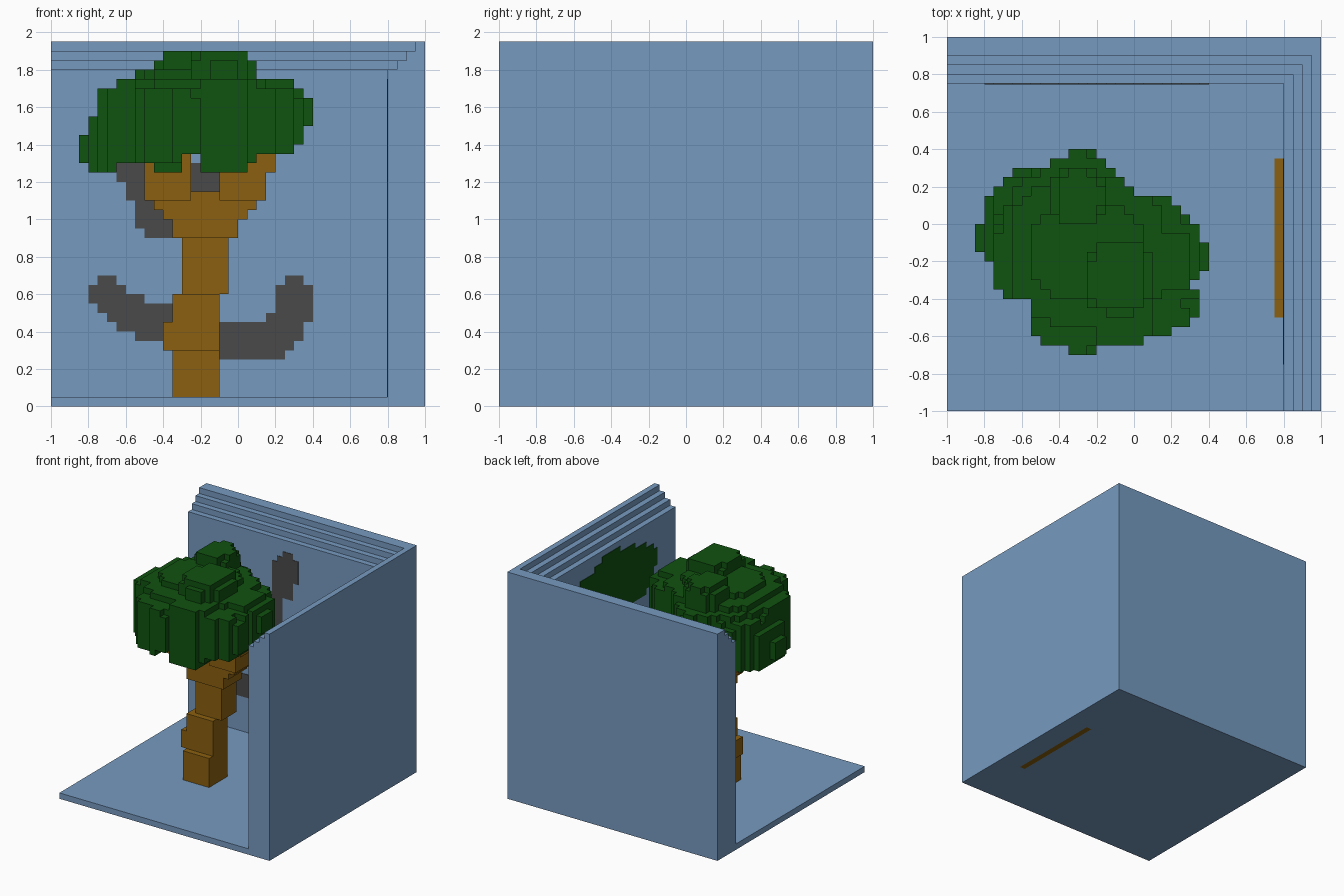
import bpy, bmesh
from mathutils import Vector

if "Cube" in bpy.data.objects:
    bpy.data.objects.remove(bpy.data.objects["Cube"], do_unlink=True)

U = 0.05  # block size


def material(name, rgb):
    m = bpy.data.materials.new(name)
    m.use_nodes = True
    m.diffuse_color = (*rgb, 1)
    bsdf = m.node_tree.nodes["Principled BSDF"]
    bsdf.inputs["Base Color"].default_value = (*rgb, 1)
    bsdf.inputs["Roughness"].default_value = 0.9
    return m


BLUE = material("sky_blue", (0.181, 0.323, 0.527))
GREEN = material("leaf_green", (0.005, 0.084, 0.005))
BROWN = material("bark_brown", (0.258, 0.118, 0.005))
GREY = material("branch_grey", (0.068, 0.068, 0.068))


def finish(name, bm, *mats):
    bmesh.ops.recalc_face_normals(bm, faces=bm.faces)
    me = bpy.data.meshes.new(name)
    bm.to_mesh(me)
    bm.free()
    for m in mats:
        me.materials.append(m)
    ob = bpy.data.objects.new(name, me)
    bpy.context.collection.objects.link(ob)
    return ob


def blocks(name, cells, mat, size=(U, U, U), origin=(0, 0, 0)):
    """Skin a set of integer cells, keeping only the outer faces."""
    bm = bmesh.new()
    verts = {}

    def vert(k):
        if k not in verts:
            verts[k] = bm.verts.new([origin[i] + k[i] * size[i] for i in range(3)])
        return verts[k]

    for c in cells:
        for axis in range(3):
            for side in (0, 1):
                n = list(c)
                n[axis] += 2 * side - 1
                if tuple(n) in cells:
                    continue
                a, b = (axis + 1) % 3, (axis + 2) % 3
                ring = []
                for da, db in ((0, 0), (1, 0), (1, 1), (0, 1)):
                    k = list(c)
                    k[axis] += side
                    k[a] += da
                    k[b] += db
                    ring.append(vert(tuple(k)))
                bm.faces.new(ring if side else ring[::-1])
    # normals are already outward by construction
    me = bpy.data.meshes.new(name)
    bm.to_mesh(me)
    bm.free()
    me.materials.append(mat)
    ob = bpy.data.objects.new(name, me)
    bpy.context.collection.objects.link(ob)
    return ob


def span(lo, hi):
    return range(round(lo / U), round(hi / U))


# Floor slab, with one inlaid strip beside the right-hand wall
bm = bmesh.new()
xs, ys = (-1, 0.75, 0.8, 1), (-1, -0.5, 0.35, 1)
grid = [[bm.verts.new((x, y, 0)) for y in ys] for x in xs]
for i in range(3):
    for j in range(3):
        f = bm.faces.new((grid[i][j], grid[i + 1][j], grid[i + 1][j + 1], grid[i][j + 1]))
        f.material_index = int(i == 1 and j == 1)
ext = bmesh.ops.extrude_face_region(bm, geom=bm.faces[:], use_keep_orig=True)
bmesh.ops.translate(bm, vec=(0, 0, U), verts=[g for g in ext["geom"] if isinstance(g, bmesh.types.BMVert)])
finish("floor", bm, BLUE, BROWN)

# Two joined walls, stepping back towards the top
for k, (z0, z1) in enumerate(((0.05, 1.8), (1.8, 1.85), (1.85, 1.9), (1.9, 1.95))):
    x, y = 0.8 + k * U, 0.75 + k * U
    bm = bmesh.new()
    plan = ((1, -1), (1, 1), (-1, 1), (-1, y), (x, y), (x, -1))
    face = bm.faces.new([bm.verts.new((px, py, z0)) for px, py in plan])
    ext = bmesh.ops.extrude_face_region(bm, geom=[face], use_keep_orig=True)
    bmesh.ops.translate(bm, vec=(0, 0, z1 - z0), verts=[g for g in ext["geom"] if isinstance(g, bmesh.types.BMVert)])
    finish(f"wall_tier_{k + 1}", bm, BLUE)

# Trunk and forks: x0, x1, y0, y1, z0, z1
trunk = (
    (-.35, -.1, -.25, 0, .05, .3), (-.4, -.1, -.2, 0, .3, .45),
    (-.35, -.1, -.2, 0, .45, .6), (-.3, -.05, -.15, .05, .6, .9),
    (-.35, 0, -.2, .05, .9, 1.0), (-.4, .05, -.2, .05, 1.0, 1.1),
    (-.45, .1, -.2, .05, 1.05, 1.15), (-.5, -.25, -.25, 0, 1.1, 1.35),
    (-.1, .15, -.25, 0, 1.1, 1.35), (.05, .2, -.25, -.05, 1.25, 1.4),
)
cells = set()
for x0, x1, y0, y1, z0, z1 in trunk:
    cells |= {(i, j, k) for i in span(x0, x1) for j in span(y0, y1) for k in span(z0, z1)}
trunk_cells = cells
blocks("trunk", cells, BROWN, (U, U, U))

# Leaf crown: boxy lobes trimmed to a stepped outline. centre, radii
lobes = (
    (-.25, -.15, 1.53, .48, .46, .26), (-.64, -.05, 1.4, .23, .22, .19),
    (-.62, -.2, 1.57, .17, .2, .15), (-.64, -.33, 1.37, .15, .13, .15),
    (-.38, -.55, 1.5, .2, .2, .22), (-.05, -.53, 1.5, .26, .2, .24),
    (.2, -.2, 1.55, .22, .22, .2), (.2, -.5, 1.5, .17, .16, .18),
    (-.3, .2, 1.5, .23, .21, .23), (-.62, .15, 1.45, .2, .17, .2),
    (.12, .03, 1.52, .2, .13, .18), (-.3, .14, 1.78, .14, .16, .14),
    (-.08, -.28, 1.78, .17, .2, .14),
)
# x limits per layer, upwards from z = 1.25
front_rows = ((-.8, .05), (-.85, .1), (-.85, .3), (-.85, .35), (-.8, .35), (-.8, .4), (-.75, .4),
              (-.75, .4), (-.75, .35), (-.7, .3), (-.55, .15), (-.45, .1), (-.4, .05))
# x limits per row, from the back at y = 0.4 to the front
top_rows = ((-.35, -.2), (-.45, -.15), (-.65, -.1), (-.7, -.05), (-.75, 0), (-.8, .2), (-.8, .25), (-.8, .3),
            (-.85, .35), (-.85, .35), (-.85, .4), (-.8, .4), (-.75, .4), (-.75, .35), (-.75, .3), (-.7, .35),
            (-.55, .35), (-.55, .35), (-.55, .3), (-.55, .2), (-.5, .05), (-.35, -.2))
crown = set()
for k, (fa, fb) in enumerate(front_rows):
    for j, (ta, tb) in enumerate(top_rows):
        for i in span(max(fa, ta), min(fb, tb)):
            c = (i, 7 - j, 25 + k)
            p = [(v + 0.5) * U for v in c]
            # gaps under the crown between the forks
            gap = (k == 0 and -.65 < p[0] < -.5) or (k < 2 and -.3 < p[0] < -.2)
            inside = any(sum(abs((p[a] - l[a]) / l[a + 3]) ** 3 for a in range(3)) < 1.05 for l in lobes)
            if inside and not gap and c not in trunk_cells:
                crown.add(c)
blocks("leaf_crown", crown, GREEN, (U, U, U))


def mural(name, rects, mat, on_back):
    """Thin painted plate on a wall from (a0, a1, z0, z1) rectangles."""
    flat = {(a, z) for a0, a1, z0, z1 in rects for a in span(a0, a1) for z in span(z0, z1)}
    t = 0.004
    if on_back:
        return blocks(name, {(a, 0, z) for a, z in flat}, mat, (U, t, U), (0, 0.75 - t, 0))
    return blocks(name, {(0, a, z) for a, z in flat}, mat, (t, U, U), (0.8 - t, 0, 0))


# Bare tree painted on the back wall
mural("bare_tree_stem", (
    (-.3, -.1, .05, 1.1), (-.25, -.1, 1.1, 1.3), (-.2, 0, 1.3, 1.45),
    (-.2, .05, 1.45, 1.6), (-.15, .05, 1.6, 1.65), (-.1, 0, 1.65, 1.7)), GREY, True)
mural("bare_tree_low_left_branch", (
    (-.75, -.65, .65, .7), (-.8, -.6, .6, .65), (-.8, -.5, .55, .6), (-.75, -.3, .5, .55),
    (-.7, -.3, .45, .5), (-.65, -.3, .4, .45), (-.55, -.3, .35, .4)), GREY, True)
mural("bare_tree_low_right_branch", (
    (-.1, .25, .25, .3), (-.1, .3, .3, .35), (-.1, .35, .35, .45), (.15, .4, .45, .5),
    (.2, .4, .5, .65), (.25, .35, .65, .7)), GREY, True)
mural("bare_tree_high_left_branch", (
    (-.5, -.3, .9, .95), (-.55, -.3, .95, 1.05), (-.55, -.4, 1.05, 1.1),
    (-.6, -.5, 1.1, 1.2), (-.65, -.5, 1.2, 1.3), (-.65, -.55, 1.3, 1.4)), GREY, True)

# Leafy tree painted on the right-hand wall
mural("painted_crown", (
    (-.6, .2, 1.2, 1.25), (-.7, .25, 1.25, 1.4), (-.75, .35, 1.4, 1.55), (-.7, .35, 1.55, 1.6),
    (-.6, .3, 1.6, 1.65), (-.45, .1, 1.65, 1.7), (-.25, 0, 1.7, 1.75)), GREEN, False)
mural("painted_trunk", (
    (-.5, .35, .05, .1), (-.35, .15, .1, .15), (-.25, 0, .15, 1.2)), BROWN, False)
